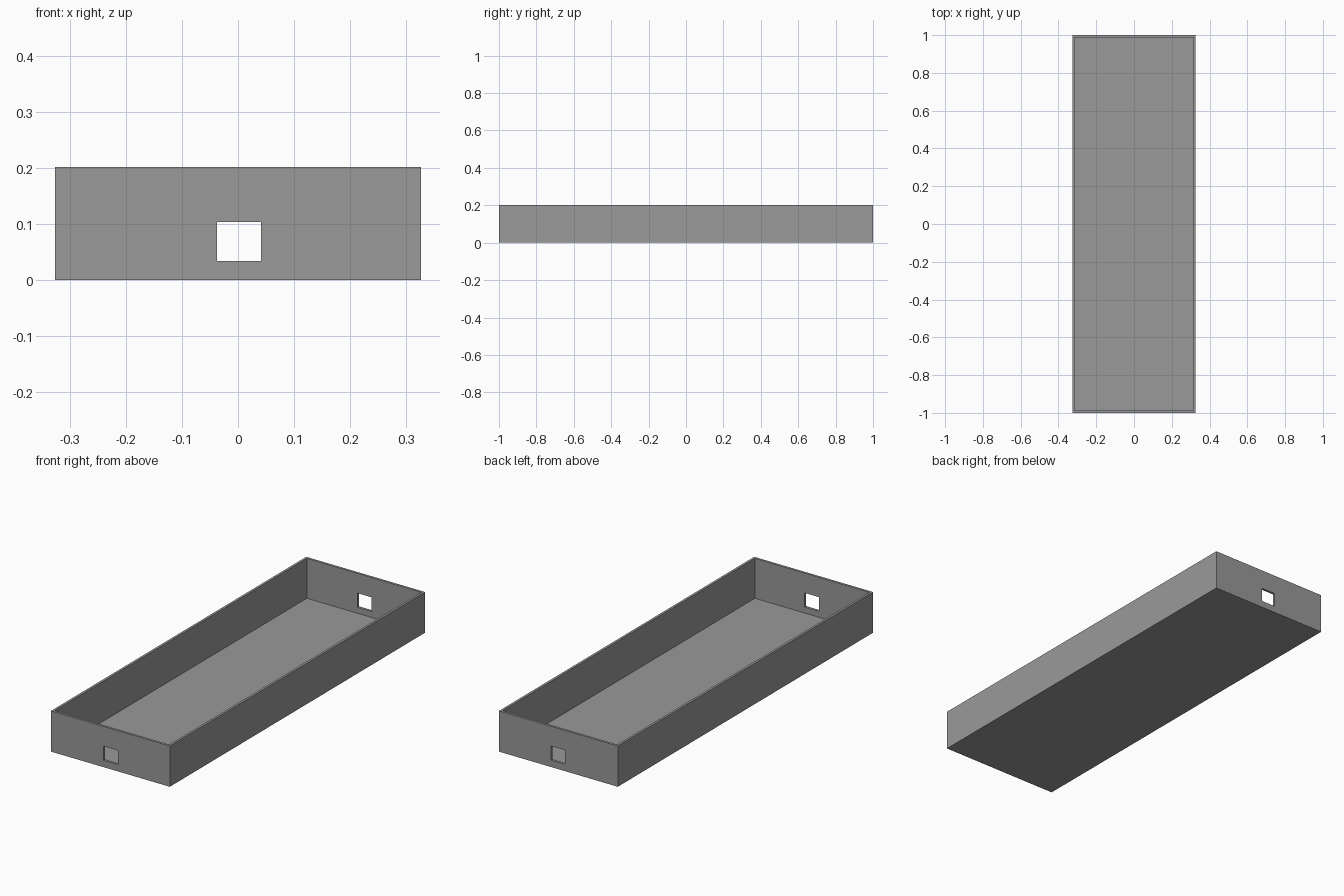
import bpy

default = bpy.data.objects.get("Cube")
if default:
    bpy.data.objects.remove(default, do_unlink=True)

WIDTH, LENGTH, HEIGHT = 0.652, 2.0, 0.202
WALL, FLOOR = 0.012, 0.004

grey = bpy.data.materials.new("grey")
grey.use_nodes = True
grey.diffuse_color = (0.32, 0.32, 0.32, 1)
grey.node_tree.nodes["Principled BSDF"].inputs["Base Color"].default_value = grey.diffuse_color


def box(name, low, high):
    """Box spanning two opposite corners."""
    center = [(a + b) / 2 for a, b in zip(low, high)]
    bpy.ops.mesh.primitive_cube_add(size=1, location=center)
    obj = bpy.context.object
    obj.name = name
    obj.scale = [b - a for a, b in zip(low, high)]
    bpy.ops.object.transform_apply(location=True, rotation=False, scale=True)
    obj.data.materials.append(grey)
    return obj


def cut(target, cutter):
    """Subtract the cutter from the target, then discard it."""
    mod = target.modifiers.new("cut", "BOOLEAN")
    mod.operation = "DIFFERENCE"
    mod.solver = "EXACT"
    mod.object = cutter
    bpy.context.view_layer.objects.active = target
    bpy.ops.object.modifier_apply(modifier=mod.name)
    bpy.data.objects.remove(cutter, do_unlink=True)


# Solid block for the tray
x, y = WIDTH / 2, LENGTH / 2
tray = box("tray", (-x, -y, 0), (x, y, HEIGHT))

# Open hollow with thin walls and floor
cut(tray, box("hollow_cutter", (WALL - x, WALL - y, FLOOR), (x - WALL, y - WALL, HEIGHT + 0.1)))

# Rectangular opening through both end walls
cut(tray, box("opening_cutter", (-0.037, -y - 0.1, 0.034), (0.041, y + 0.1, 0.104)))
